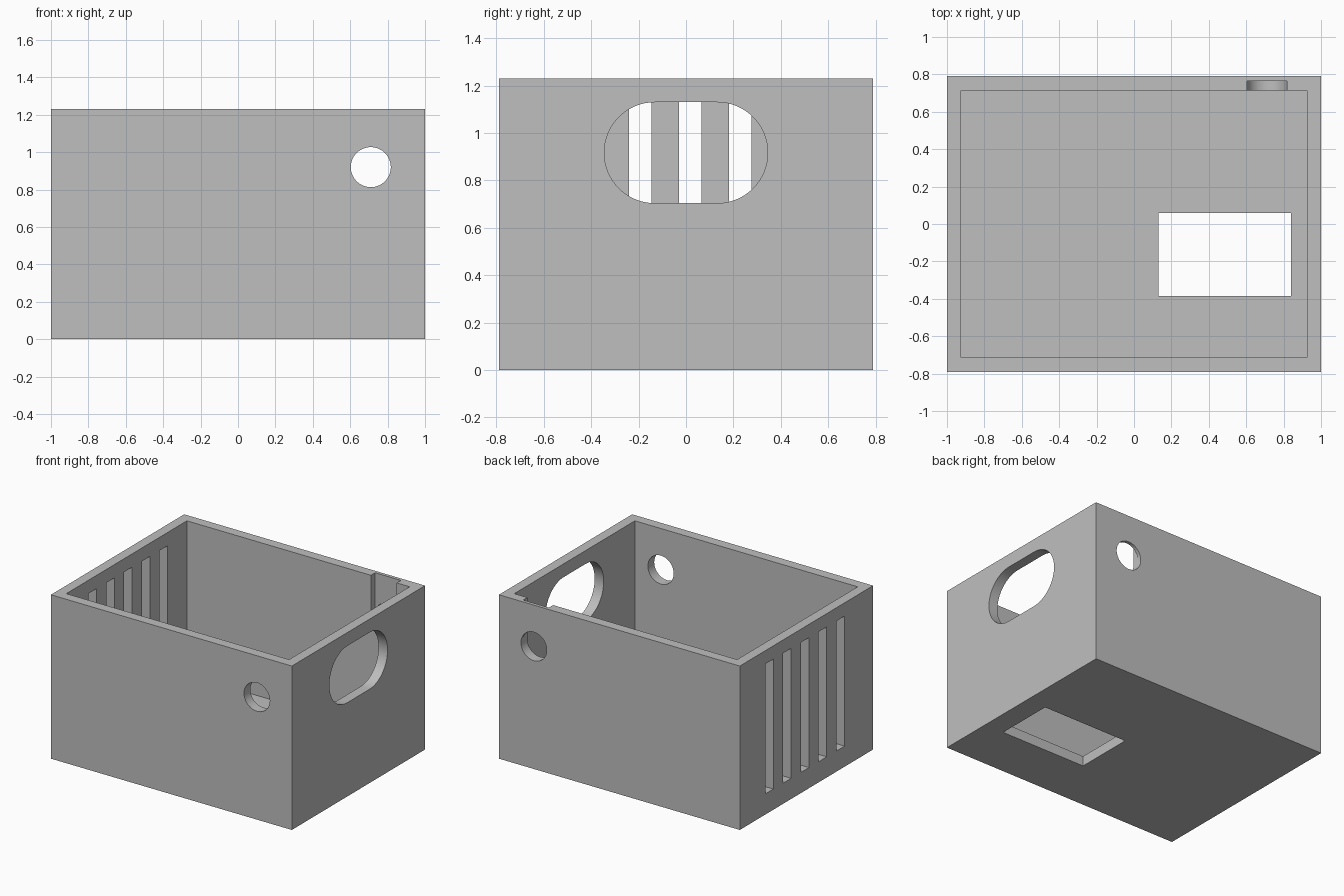
import bpy
import bmesh
from math import pi, cos, sin, radians
from mathutils import Vector

if "Cube" in bpy.data.objects:
    bpy.data.objects.remove(bpy.data.objects["Cube"], do_unlink=True)

WIDTH, DEPTH, HEIGHT = 2.0, 1.58, 1.23
WALL = 0.075
HOLE_X, HOLE_Z, HOLE_R = 0.71, 0.92, 0.107

grey = bpy.data.materials.new("plain grey")
grey.use_nodes = True
colour = (0.52, 0.52, 0.52, 1)
grey.diffuse_color = colour
grey.node_tree.nodes["Principled BSDF"].inputs["Base Color"].default_value = colour


def prism(name, outline, to_point, low, high):
    """Extrude a flat outline between two depths; to_point maps (u, v, depth) to xyz."""
    bm = bmesh.new()
    face = bm.faces.new([bm.verts.new(to_point(u, v, low)) for u, v in outline])
    extruded = bmesh.ops.extrude_face_region(bm, geom=[face])["geom"]
    shift = Vector(to_point(0, 0, high)) - Vector(to_point(0, 0, low))
    bmesh.ops.translate(bm, vec=shift, verts=[g for g in extruded if isinstance(g, bmesh.types.BMVert)])
    bmesh.ops.recalc_face_normals(bm, faces=bm.faces)
    mesh = bpy.data.meshes.new(name)
    bm.to_mesh(mesh)
    bm.free()
    mesh.materials.append(grey)
    obj = bpy.data.objects.new(name, mesh)
    bpy.context.collection.objects.link(obj)
    return obj


def along_x(u, v, d):
    return (d, u, v)


def along_y(u, v, d):
    return (u, d, v)


def along_z(u, v, d):
    return (u, v, d)


def rect(u0, u1, v0, v1):
    return [(u0, v0), (u1, v0), (u1, v1), (u0, v1)]


def stadium(half_straight, radius, cu, cv, steps=32):
    """Two half circles joined by straight edges; a plain circle if half_straight is 0."""
    points = []
    for side, start in ((1, -pi / 2), (-1, pi / 2)):
        count = steps + 1 if half_straight else steps
        for i in range(count):
            a = start + pi * i / steps
            points.append((cu + side * half_straight + radius * cos(a), cv + radius * sin(a)))
    return points


# Solid block for the box
box = prism("open_box", rect(-WIDTH / 2, WIDTH / 2, -DEPTH / 2, DEPTH / 2), along_z, 0, HEIGHT)

inner_x, inner_y = WIDTH / 2 - WALL, DEPTH / 2 - WALL
cutters = [
    # Inside of the box
    prism("cavity_cutter", rect(-inner_x, inner_x, -inner_y, inner_y), along_z, WALL, 2),
    # Window in the floor
    prism("floor_window_cutter", rect(0.13, 0.84, -0.385, 0.06), along_z, -0.5, 0.5),
    # Wide handle opening in the left wall
    prism("handle_cutter", stadium(0.132, 0.213, 0, 0.917), along_x, 0.8, 1.2),
    # Round holes through the front and back walls
    prism("round_hole_cutter", stadium(0, HOLE_R, HOLE_X, HOLE_Z), along_y, -1, 1),
    # Drop-in recess on the inner side of the back wall
    prism("recess_cutter", rect(HOLE_X - HOLE_R, HOLE_X + HOLE_R, HOLE_Z, 2), along_y, 0.6, 0.765),
]
# Row of vent slots in the right wall
for i in range(-2, 3):
    y = 0.018 + 0.211 * i
    cutters.append(prism("vent_cutter", rect(y - 0.0475, y + 0.0475, 0.155, 1.13), along_x, -1.2, -0.8))

# Cut every opening, then drop the cutters
bpy.context.view_layer.objects.active = box
for cutter in cutters:
    cutter.hide_render = True
    cut = box.modifiers.new(cutter.name, "BOOLEAN")
    cut.operation = "DIFFERENCE"
    cut.solver = "EXACT"
    cut.object = cutter
    bpy.ops.object.modifier_apply(modifier=cut.name)
    bpy.data.objects.remove(cutter, do_unlink=True)

# Smooth the round edges, keep the corners sharp
for obj in bpy.context.selected_objects:
    obj.select_set(False)
box.select_set(True)
bpy.ops.object.shade_smooth_by_angle(angle=radians(30))
